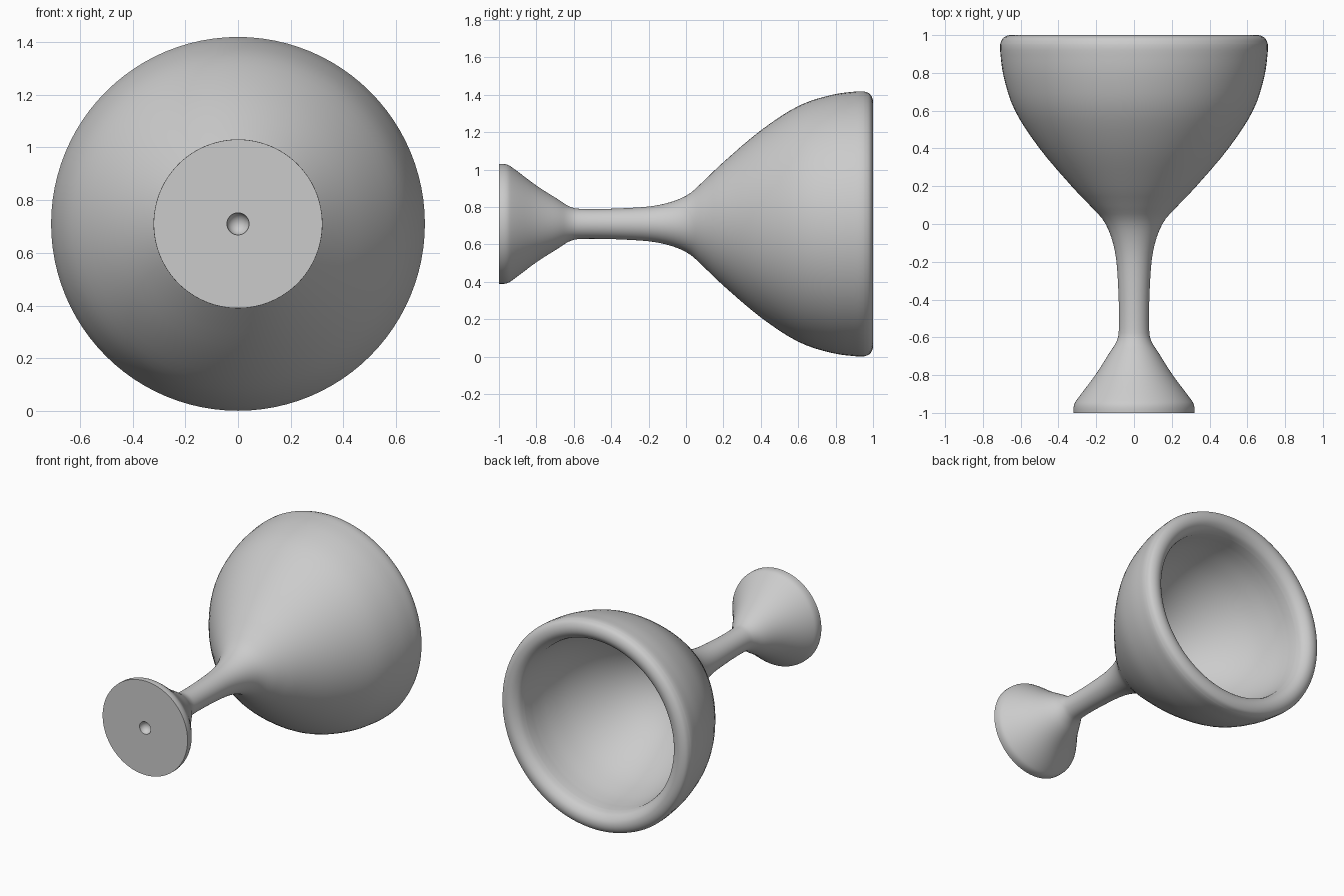
import bpy
import bmesh
import math
from mathutils import Matrix, Vector

cube = bpy.data.objects.get("Cube")
if cube:
    bpy.data.objects.remove(cube, do_unlink=True)

RADIUS = 0.71
SEGMENTS = 96

# One plain grey for the whole goblet
grey = bpy.data.materials.new("plain grey")
grey.use_nodes = True
color = (0.6, 0.6, 0.6, 1.0)
grey.diffuse_color = color
grey.node_tree.nodes["Principled BSDF"].inputs["Base Color"].default_value = color


def smooth_path(points, steps=4):
    """Catmull-Rom curve through (radius, distance along axis) points."""
    pts = [Vector(p) for p in points]
    pts = [pts[0]] + pts + [pts[-1]]
    path = []
    for a, b, c, d in zip(pts, pts[1:], pts[2:], pts[3:]):
        for i in range(steps):
            t = i / steps
            path.append(0.5 * (2 * b + (c - a) * t
                               + (2 * a - 5 * b + 4 * c - d) * t ** 2
                               + (3 * b - a - 3 * c + d) * t ** 3))
    return path + [pts[-1]]


def lathe(name, path):
    """Revolve a profile around the y axis and rest it on the floor."""
    bm = bmesh.new()
    verts = [bm.verts.new((max(p[0], 0), p[1], 0)) for p in path]
    edges = [bm.edges.new(pair) for pair in zip(verts, verts[1:])]
    bmesh.ops.spin(bm, geom=verts + edges, cent=(0, 0, 0), axis=(0, 1, 0),
                   angle=math.tau, steps=SEGMENTS, use_duplicate=False)
    bmesh.ops.remove_doubles(bm, verts=bm.verts, dist=1e-4)
    bmesh.ops.recalc_face_normals(bm, faces=bm.faces)
    bmesh.ops.transform(bm, verts=bm.verts,
                        matrix=Matrix.Translation((0, 0, RADIUS)))
    mesh = bpy.data.meshes.new(name)
    bm.to_mesh(mesh)
    bm.free()
    mesh.materials.append(grey)
    obj = bpy.data.objects.new(name, mesh)
    bpy.context.collection.objects.link(obj)
    bpy.ops.object.select_all(action="DESELECT")
    obj.select_set(True)
    bpy.context.view_layer.objects.active = obj
    bpy.ops.object.shade_smooth_by_angle(angle=math.radians(40))
    return obj


# Small round dimple in the middle of the flat base
dimple = [(0.042 * math.sin(a), -1 + 0.042 * math.cos(a))
          for a in (i * math.pi / 16 for i in range(9))]

# Flared foot, stem and outside of the bowl
outside = smooth_path([
    (0.32, -1), (0.318, -0.96), (0.295, -0.92), (0.205, -0.8),
    (0.135, -0.69), (0.092, -0.62), (0.08, -0.55), (0.083, -0.35),
    (0.1, -0.15), (0.15, 0), (0.235, 0.1), (0.33, 0.2), (0.5, 0.4),
    (0.63, 0.6), (0.69, 0.78), (0.709, 0.92)])

# Rounded lip rolling over into the hollow
lip = smooth_path([
    (0.709, 0.95), (0.695, 0.983), (0.66, 1), (0.62, 0.995),
    (0.585, 0.965), (0.57, 0.92)])

# Inside of the bowl
hollow = smooth_path([
    (0.568, 0.86), (0.55, 0.74), (0.5, 0.58), (0.41, 0.42),
    (0.28, 0.27), (0.14, 0.18), (0, 0.15)])

lathe("goblet", dimple + outside + lip + hollow)
